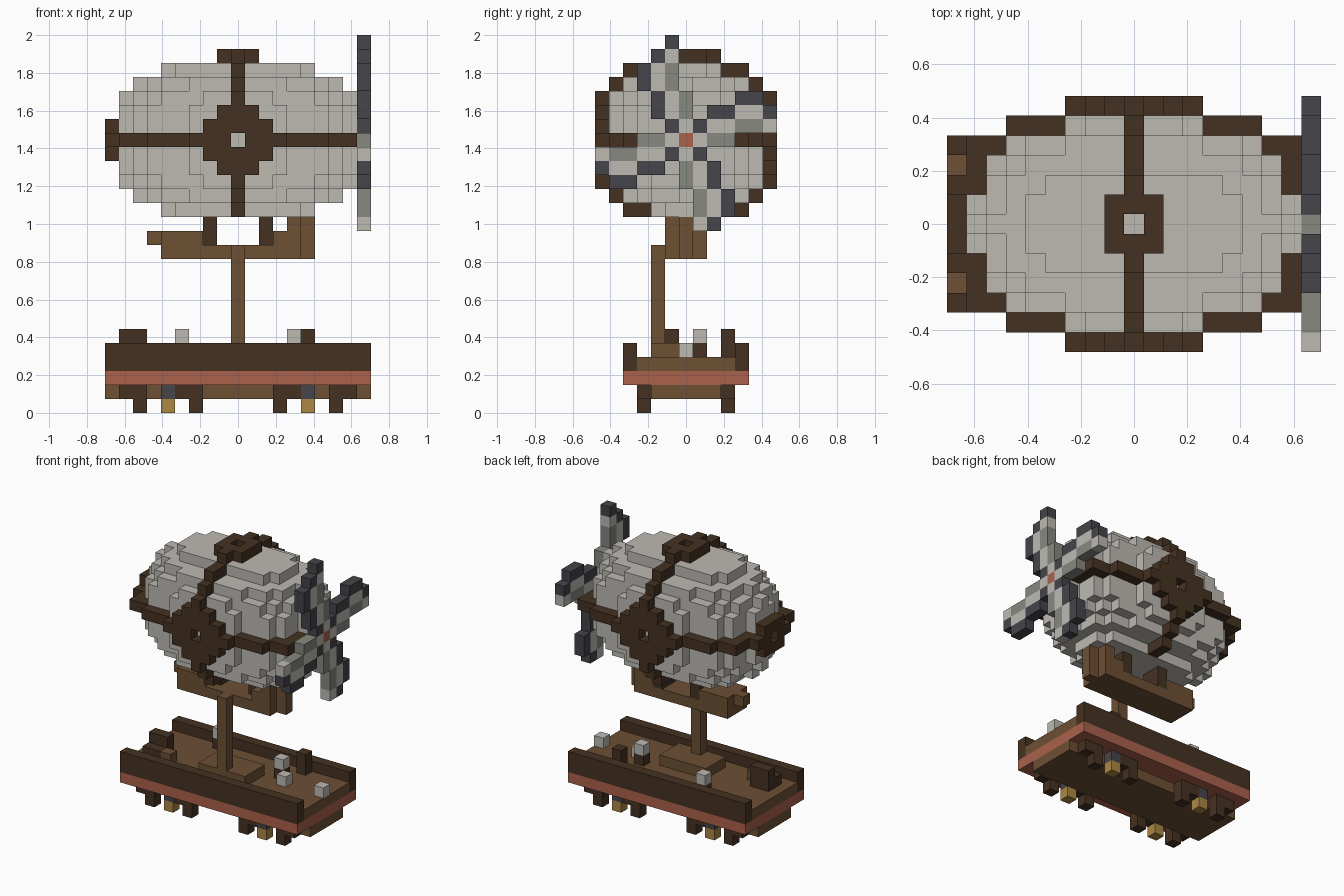
import bpy, bmesh
from mathutils import Vector

if "Cube" in bpy.data.objects:
    bpy.data.objects.remove(bpy.data.objects["Cube"])

U = 2 / 27   # edge of one block
MID = 19     # block row of the balloon's centre


def material(name, rgb):
    m = bpy.data.materials.new(name)
    m.use_nodes = True
    col = (*rgb, 1)
    m.diffuse_color = col
    m.node_tree.nodes["Principled BSDF"].inputs["Base Color"].default_value = col
    return m


CANVAS = material("pale canvas", (.51, .49, .45))
DARK = material("dark wood", (.06, .031, .016))
WOOD = material("brown wood", (.153, .08, .034))
RED = material("red clay", (.407, .12, .072))
GOLD = material("gold", (.413, .242, .056))
SLATE = material("slate", (.058, .058, .069))
GREY = material("grey stone", (.238, .246, .216))

SIDES = [Vector(s) for s in ((1, 0, 0), (-1, 0, 0), (0, 1, 0), (0, -1, 0), (0, 0, 1), (0, 0, -1))]


def blocks(name, cells, mat):
    """One mesh of unit blocks, with only the outer faces kept."""
    cells = set(cells)
    bm = bmesh.new()
    for c in cells:
        for n in SIDES:
            if tuple(int(a + b) for a, b in zip(c, n)) in cells:
                continue
            a = Vector((n.y, n.z, n.x))
            b = n.cross(a)
            mid = Vector(c) + Vector((0, 0, .5)) + n / 2
            corners = (-a - b, a - b, a + b, b - a)
            bm.faces.new([bm.verts.new((mid + k / 2) * U) for k in corners])
    bmesh.ops.remove_doubles(bm, verts=bm.verts, dist=U / 100)
    me = bpy.data.meshes.new(name)
    bm.to_mesh(me)
    bm.free()
    me.materials.append(mat)
    ob = bpy.data.objects.new(name, me)
    bpy.context.collection.objects.link(ob)
    return ob


def box(x0, x1, y0, y1, z0, z1):
    """All blocks in an inclusive range."""
    return {(x, y, z) for x in range(x0, x1 + 1) for y in range(y0, y1 + 1)
            for z in range(z0, z1 + 1)}


# Balloon: stepped ellipsoid held inside three outlines
XZ = [8, 8, 8, 8, 7, 5]
XY = [8, 8, 7, 7, 6, 3]
YZ = [5, 5, 5, 5, 4, 2]


def in_balloon(x, y, z):
    ax, ay, az = abs(x), abs(y), abs(z)
    if ay > 5 or az > 5:
        return False
    return (ax <= XZ[az] and ax <= XY[ay] and ay <= YZ[az]
            and (x / 9.3) ** 2 + (y / 6.1) ** 2 + (z / 6.1) ** 2 <= 1)


balloon = {(x, y, z + MID) for x, y, z in box(-8, 8, -5, 5, -5, 5) if in_balloon(x, y, z)}

# Bands: one upright and one level hoop around the balloon
HOOP_Y = [6, 6, 6, 6, 5, 4, 2]
HOOP_X = [9, 9, 9, 8, 8, 6, 3]
upright = {(0, y, MID + z) for _, y, z in box(0, 0, -6, 6, -5, 6) if abs(y) <= HOOP_Y[abs(z)]}
level = {(x, y, MID) for x, y, _ in box(-9, 8, -6, 6, 0, 0) if abs(x) <= HOOP_X[abs(y)]}
bands = (upright | level) - balloon

# Bosses: open rings where the bands cross, and at the nose and crown
for a in range(-2, 3):
    for b in range(-2, 3):
        if abs(a) + abs(b) < 4:
            bands |= {(a, s, MID + b) for s in (-6, 6)}
        if max(abs(a), abs(b)) < 2:
            bands |= {(a, b, MID + 6), (-9, a, MID + b)}
bands -= {(0, 6, MID), (0, -6, MID), (0, 0, MID + 6), (-9, 0, MID)}
blocks("balloon", balloon, CANVAS)
blocks("balloon_bands", bands, DARK)

# Propeller: one blade turned four times, clipped to the block grid
EDGE = [(-1, 7), (-2, 6), (-3, 5), (-3, 4), (-2, 3), (-2, 2), (-1, 1)]
FACE = [(-1, 6), (-2, 5), (-2, 4), (-1, 3), (-1, 2), (0, 1)]
BACK = [(-1, 5), (-1, 4), (0, 3), (0, 2)]


def four_blades(blade):
    out = set()
    for y, z in blade:
        for _ in range(4):
            if abs(y) <= 6 and z >= -6:
                out.add((9, y, MID + z))
            y, z = z, -y
    return out


blocks("propeller_edges", four_blades(EDGE), SLATE)
blocks("propeller_faces", four_blades(FACE), CANVAS)
blocks("propeller_backs", four_blades(BACK), GREY)
blocks("propeller_hub", [(9, 0, MID)], RED)

# Hanging gondola with raised ends
gondola = box(-5, 4, -1, 1, 11, 11) | box(-5, -3, -1, 1, 12, 12) | box(3, 4, -1, 1, 12, 12)
gondola |= box(4, 4, -1, 1, 13, 13) | box(5, 5, 0, 0, 11, 13) | {(-6, 0, 12)}
blocks("gondola", gondola, WOOD)
blocks("gondola_struts", box(-2, -2, 0, 1, 12, 13) | box(2, 2, 0, 1, 12, 13), DARK)

# Mast and its step on the deck
blocks("mast", box(0, 0, -2, -2, 5, 11), WOOD)
blocks("mast_step", box(-2, 2, -2, 0, 4, 4), WOOD)

# Hull: keel slab, red belt, deck and side walls
blocks("keel", box(-9, 9, -2, 2, 1, 1), WOOD)
blocks("hull_belt", box(-9, 9, -4, 4, 2, 2), RED)
blocks("deck", box(-9, 9, -3, 3, 3, 3), WOOD)
blocks("hull_walls", box(-9, 9, -4, -4, 3, 4) | box(-9, 9, 4, 4, 3, 4), DARK)

# Feet and lamps under the hull, mirrored both ways
feet, caps, lamps = set(), set(), set()
for sx in (-1, 1):
    for y in (-3, 3):
        for x in (3, 7):
            feet |= {(sx * x, y, 0), (sx * x, y, 1), (sx * (x + 1), y, 1)}
        caps.add((sx * 5, y, 1))
        lamps.add((sx * 5, y, 0))
blocks("feet", feet, DARK)
blocks("lamp_caps", caps, SLATE)
blocks("lamps", lamps, GOLD)

# Cargo on the deck
blocks("dark_crates", box(-8, -7, -2, -1, 4, 4) | box(-8, -7, -1, -1, 5, 5)
       | box(5, 5, 3, 3, 4, 5) | {(4, 1, 4), (-4, 3, 4)}, DARK)
blocks("small_crate", [(-6, -2, 4)], WOOD)
blocks("stone_blocks", [(4, 1, 5), (5, 0, 4), (9, 0, 4), (-4, 3, 5)], CANVAS)
